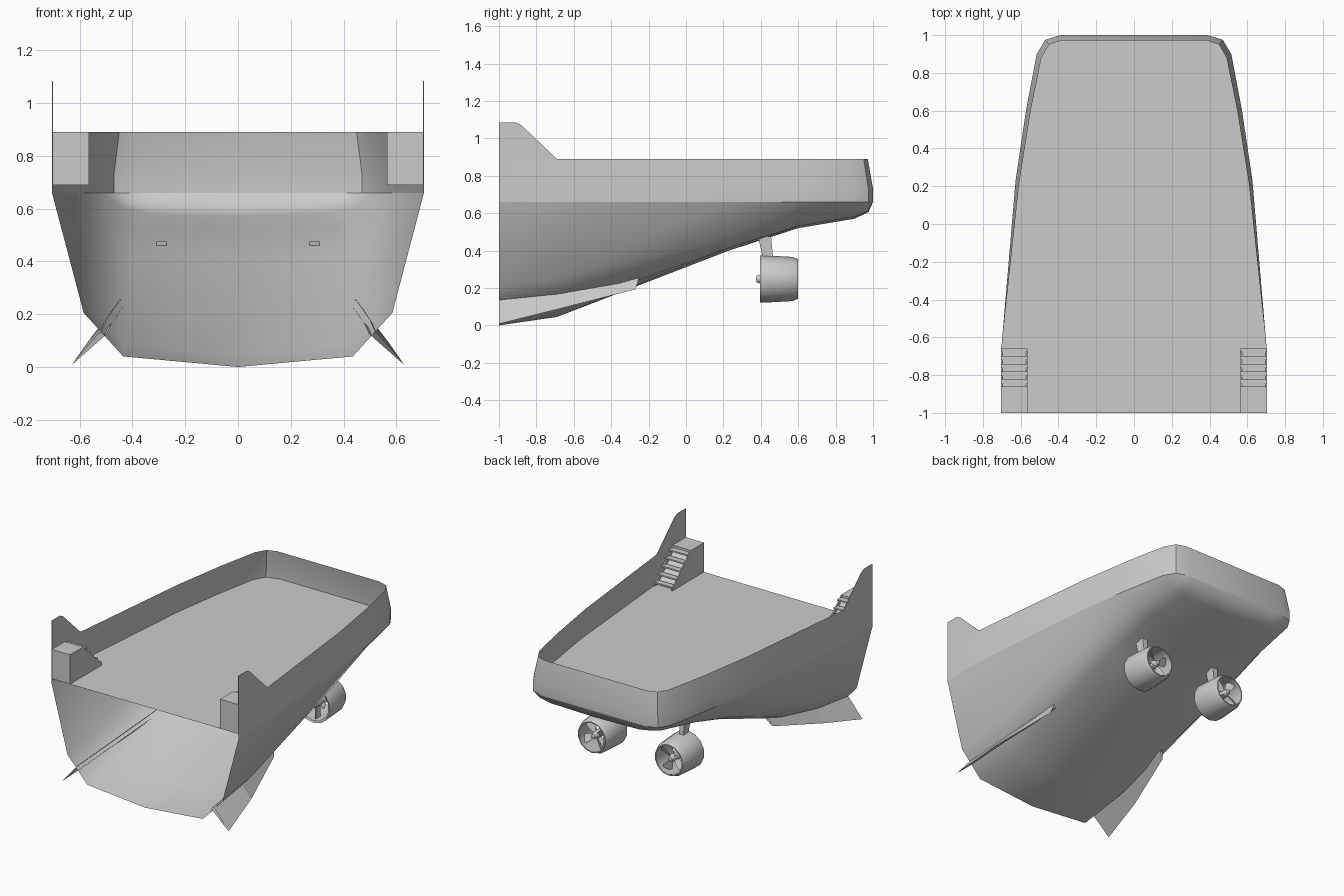
import bpy
import math
from mathutils import Vector, Matrix

cube = bpy.data.objects.get("Cube")
if cube:
    bpy.data.objects.remove(cube, do_unlink=True)

grey = bpy.data.materials.new("plain_grey")
grey.use_nodes = True
colour = (0.6, 0.6, 0.6, 1)
grey.diffuse_color = colour
grey.node_tree.nodes["Principled BSDF"].inputs["Base Color"].default_value = colour


def build(name, verts, faces, smooth=None):
    """Make a +x half part and mirror it across the centre plane."""
    mesh = bpy.data.meshes.new(name)
    mesh.from_pydata([tuple(v) for v in verts], [], faces)
    mesh.validate()
    mesh.materials.append(grey)
    obj = bpy.data.objects.new(name, mesh)
    bpy.context.collection.objects.link(obj)
    if smooth:
        bpy.ops.object.select_all(action="DESELECT")
        obj.select_set(True)
        bpy.context.view_layer.objects.active = obj
        bpy.ops.object.shade_smooth_by_angle(angle=math.radians(smooth))
    mirror = obj.modifiers.new("mirror", "MIRROR")
    mirror.merge_threshold = 0.0005
    return obj


def grid(name, rows, smooth=None, wrap=False):
    """Skin a list of equally long point rows."""
    n = len(rows[0])
    verts = [p for row in rows for p in row]
    faces = []
    for i in range(len(rows) - 1):
        for j in range(n if wrap else n - 1):
            k = (j + 1) % n
            faces.append((i * n + j, i * n + k, (i + 1) * n + k, (i + 1) * n + j))
    return build(name, verts, faces, smooth)


def prism(name, outline, x0, x1):
    """Extrude a (y, z) outline along x."""
    n = len(outline)
    verts = [(x, y, z) for x in (x0, x1) for y, z in outline]
    faces = [tuple(range(n)), tuple(range(2 * n - 1, n - 1, -1))]
    faces += [(i, i + n, (i + 1) % n + n, (i + 1) % n) for i in range(n)]
    return build(name, verts, faces)


def lathe(name, profile, centre, sides, smooth):
    """Revolve a (radius, y) profile around a lengthwise axis."""
    rows = []
    for r, y in profile:
        angles = [math.tau * (i + 0.5) / sides for i in range(sides)]
        rows.append([centre + Vector((r * math.cos(a), y, r * math.sin(a))) for a in angles])
    return grid(name, rows, smooth, wrap=True)


# Side wall outlines at the knuckle and at the rim
KNUCKLE, DECK, RIM = 0.66, 0.69, 0.89
base = [(.705, -1), (.705, -.69), (.627, .23), (.572, .6), (.515, .9), (.47, .975), (.39, 1), (0, 1)]
rim = [(.705, -1), (.705, -.69), (.609, .21), (.547, .6), (.49, .88), (.45, .95), (.385, .972), (0, .972)]

# Hull shell, open at the wide end: keel, lower chine, upper chine
keel = [0, .045, .4, .52, .57, .605, KNUCKLE]
lower = [(.435, .04), (.435, .085), (.4, .415), (.38, .53), (.34, .58), (.33, .612), (.33, KNUCKLE)]
upper = [(.585, .205), (.58, .245), (.53, .47), (.49, .56), (.44, .605), (.42, .628), (.37, KNUCKLE)]
stations = []
for (kx, y), kz, (ax, az), (bx, bz) in zip(base, keel, lower, upper):
    stations.append([(0, y, kz), (ax, y, az), (bx, y, bz), (kx, y, KNUCKLE)])
grid("hull", stations, smooth=60)

# Bulwark sheet
grid("bulwark", [[(x, y, KNUCKLE) for x, y in base],
                 [(x, y, .73) for x, y in base],
                 [(x, y, RIM) for x, y in rim]], smooth=35)

# Deck plate
deck = [(x, y, DECK) for x, y in base] + [(0, -1, DECK)]
build("deck", deck, [tuple(range(len(deck)))])

# Upright tail plates above the bulwark
tail = [(-1, RIM), (-1, 1.085), (-.91, 1.085), (-.88, 1.07), (-.69, RIM)]
prism("tail_plate", tail, .702, .705)

# Landing with a stair flight
X_IN, X_OUT = .565, .703
FOOT, HEAD, LAND = -.66, -.83, -.86
prism("landing", [(-1, DECK), (-1, RIM), (LAND, RIM), (LAND, DECK)], X_IN, X_OUT)
prism("stair_core", [(LAND, DECK), (LAND, RIM - .03), (FOOT - .03, DECK)], X_IN, X_OUT)
for x in (X_IN, X_OUT - .008):
    prism("stringer", [(LAND, DECK), (LAND, RIM), (FOOT, DECK + .01), (FOOT, DECK)], x, x + .008)
steps = 5
for i in range(steps):
    t = (i + .5) / steps
    y, z = FOOT + (LAND - FOOT) * t, DECK + (RIM - DECK) * t
    prism("tread", [(y - .02, z - .005), (y - .02, z + .005), (y + .02, z + .005), (y + .02, z - .005)],
          X_IN, X_OUT)

# Slanted lower fins, wedge shaped in section
root = [Vector(p) for p in ((.505, -1, .135), (.49, -.68, .17), (.435, -.25, .25))]
tip = [Vector(p) for p in ((.63, -1, .008), (.575, -.68, .088), (.462, -.27, .193))]
half = Vector((.009, 0, .009))
grid("lower_fin", [[p - half for p in root], tip, [p + half for p in root]])

# Thruster pods: duct, hub, propeller, vanes, strut
pod = Vector((.29, 0, .248))
lathe("duct", [(.112, .4), (.125, .395), (.127, .41), (.118, .57), (.105, .6), (.098, .6), (.112, .4)],
      pod, 14, 40)
lathe("hub", [(0, .375), (.018, .378), (.026, .4), (.026, .55), (.015, .585), (0, .59)], pod, 12, 40)
for i in range(4):
    turn = Matrix.Rotation(math.tau * i / 4 + .5, 4, "Y")
    edges = []
    for side in (-1, 1):
        edges.append([pod + turn @ Vector((side * w, .555 + side * w * .6, r))
                      for r, w in ((.02, .008), (.05, .02), (.08, .026), (.1, .018))])
    grid("propeller_blade", edges, smooth=40)
prism("vane", [(.42, .14), (.42, .355), (.47, .355), (.47, .14)], .286, .294)

foot, head = (.41, .465, .365, .015), (.385, .455, .475, .02)
rows = []
for y0, y1, z, w in (foot, head):
    rows.append([(.29 - w, y0, z), (.29 + w, y0, z), (.29 + w, y1, z), (.29 - w, y1, z)])
strut = [p for row in rows for p in row]
build("strut", strut, [(0, 1, 5, 4), (1, 2, 6, 5), (2, 3, 7, 6), (3, 0, 4, 7), (4, 5, 6, 7), (3, 2, 1, 0)])
